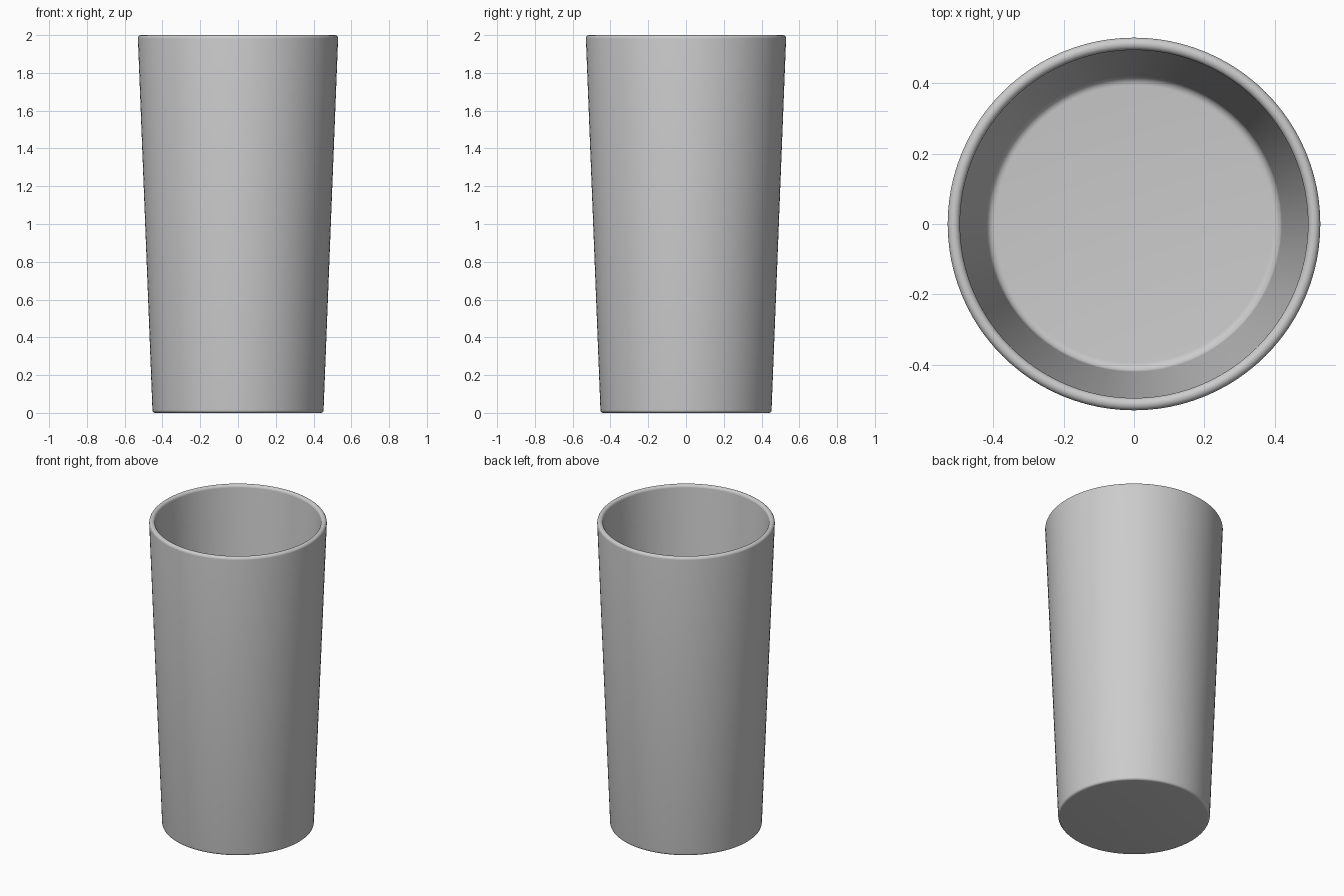
import bpy, bmesh, math

if "Cube" in bpy.data.objects:
    bpy.data.objects.remove(bpy.data.objects["Cube"])

SEGMENTS = 96


def arc(cx, cz, r, a0, a1, steps=6):
    """Points on an arc in the radius/height plane, angles in degrees."""
    pts = []
    for i in range(steps + 1):
        a = math.radians(a0 + (a1 - a0) * i / steps)
        pts.append((cx + r * math.cos(a), cz + r * math.sin(a)))
    return pts


def lathe(name, profile):
    """Revolve a profile that starts and ends on the z axis."""
    bm = bmesh.new()
    verts = [bm.verts.new((r, 0, z)) for r, z in profile]
    edges = [bm.edges.new(pair) for pair in zip(verts, verts[1:])]
    bmesh.ops.spin(bm, geom=verts + edges, cent=(0, 0, 0), axis=(0, 0, 1),
                   angle=math.tau, steps=SEGMENTS)
    bmesh.ops.remove_doubles(bm, verts=bm.verts, dist=1e-5)
    bmesh.ops.recalc_face_normals(bm, faces=bm.faces)
    mesh = bpy.data.meshes.new(name)
    bm.to_mesh(mesh)
    bm.free()
    obj = bpy.data.objects.new(name, mesh)
    bpy.context.collection.objects.link(obj)
    bpy.context.view_layer.objects.active = obj
    obj.select_set(True)
    bpy.ops.object.shade_smooth_by_angle(angle=math.radians(35))
    return obj


# Tapered tumbler: rounded foot, outer wall, rounded rim, inner wall, filleted floor
profile = [(0, 0)]
profile += arc(0.438, 0.015, 0.015, -90, 0)
profile += arc(0.5125, 1.9825, 0.0175, 0, 180, 10)
profile += arc(0.395, 0.065, 0.025, 0, -90)
profile += [(0, 0.04)]
lathe("tumbler", profile)
